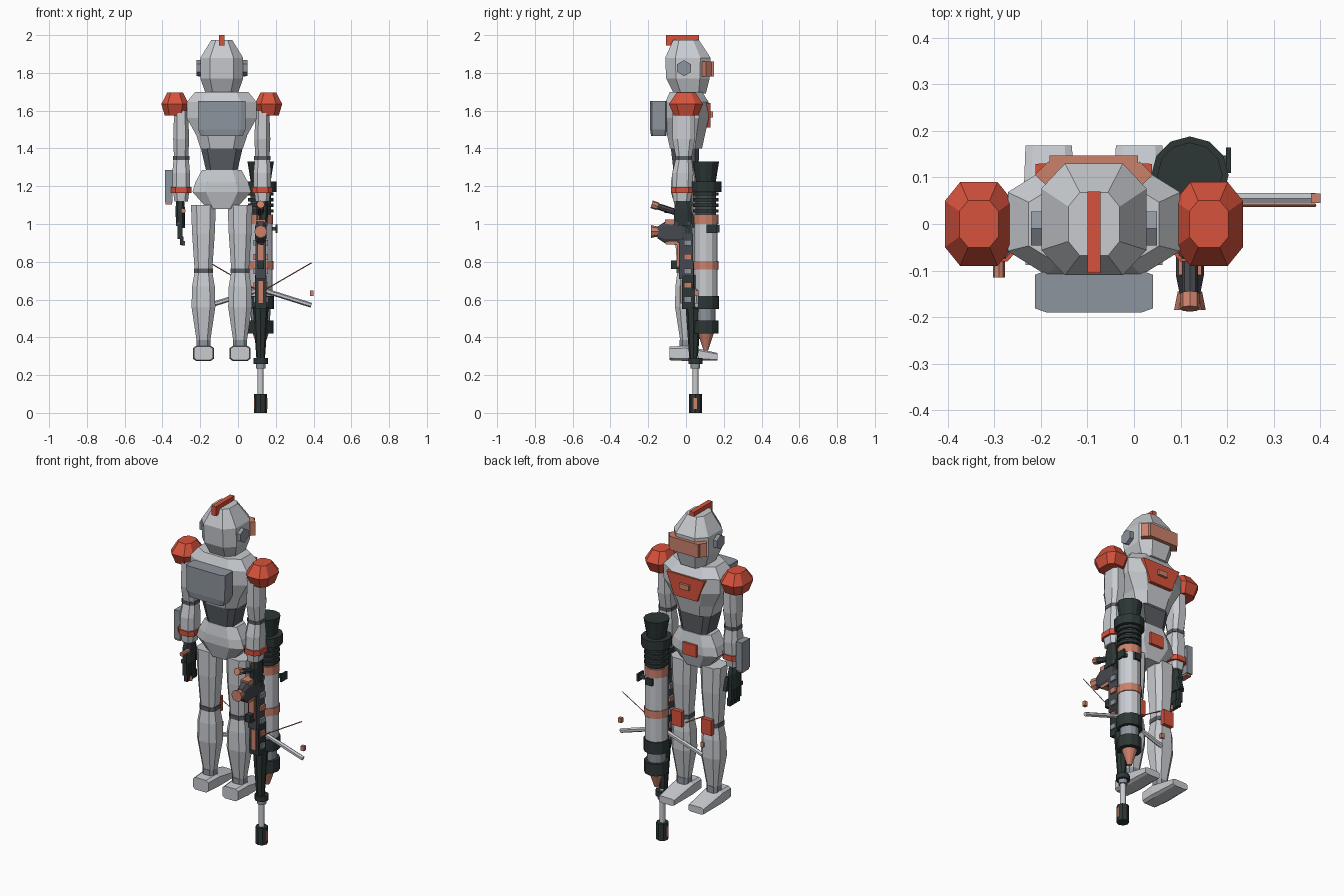
import bpy
import bmesh
import math
from mathutils import Vector, Matrix

default_cube = bpy.data.objects.get("Cube")
if default_cube:
    bpy.data.objects.remove(default_cube)


def material(name, red, green, blue):
    mat = bpy.data.materials.new(name)
    mat.use_nodes = True
    colour = (red, green, blue, 1)
    mat.diffuse_color = colour
    mat.node_tree.nodes["Principled BSDF"].inputs["Base Color"].default_value = colour
    return mat


ARMOUR = material("light grey armour", .58, .6, .63)
STEEL = material("mid grey steel", .27, .3, .34)
SLATE = material("dark slate", .1, .11, .125)
RED = material("red panels", .68, .085, .045)
SALMON = material("salmon trim", .6, .22, .15)
BLACK = material("green black gunmetal", .025, .038, .036)
GRAPHITE = material("graphite", .06, .065, .075)

BODY_X = -.086   # the figure stands beside its weapon
GUN_X = .12


def finish(name, bm, mat):
    bmesh.ops.recalc_face_normals(bm, faces=bm.faces)
    mesh = bpy.data.meshes.new(name)
    bm.to_mesh(mesh)
    bm.free()
    mesh.materials.append(mat)
    obj = bpy.data.objects.new(name, mesh)
    bpy.context.collection.objects.link(obj)
    return obj


def octagon(half_x, half_y, cut):
    """Rectangle with cut corners, as eight points."""
    points = []
    for sx, sy in ((1, 1), (-1, 1), (-1, -1), (1, -1)):
        pair = [(sx * half_x, sy * half_y * (1 - cut)), (sx * half_x * (1 - cut), sy * half_y)]
        points += pair if sx * sy > 0 else pair[::-1]
    return points


def loft(name, mat, centre, rings, cut=.45, along_y=False):
    """Rings are (height, half width, half depth, depth shift)."""
    bm = bmesh.new()
    loops = []
    for height, half_x, half_y, shift in rings:
        loop = []
        for u, v in octagon(half_x, half_y, cut):
            x, y = u + centre[0], v + shift + centre[1]
            loop.append(bm.verts.new((x, height, y) if along_y else (x, y, height)))
        loops.append(loop)
    for low, high in zip(loops, loops[1:]):
        for i in range(len(low)):
            j = (i + 1) % len(low)
            bm.faces.new((low[i], low[j], high[j], high[i]))
    bm.faces.new(loops[0])
    bm.faces.new(loops[-1])
    return finish(name, bm, mat)


def box(name, mat, centre, size, tilt=0, turn=0):
    bm = bmesh.new()
    bmesh.ops.create_cube(bm, size=1)
    spin = Matrix.Rotation(turn, 4, "Z") @ Matrix.Rotation(tilt, 4, "X")
    bm.transform(Matrix.Translation(centre) @ spin @ Matrix.Diagonal((*size, 1)))
    return finish(name, bm, mat)


def rod(name, mat, start, end, radius, end_radius=None, sides=8):
    """Cylinder or cone between two points."""
    start, end = Vector(start), Vector(end)
    line = end - start
    bm = bmesh.new()
    bmesh.ops.create_cone(bm, cap_ends=True, segments=sides, radius1=radius,
                          radius2=radius if end_radius is None else end_radius, depth=line.length)
    turn = line.to_track_quat("Z", "Y").to_matrix().to_4x4()
    bm.transform(Matrix.Translation((start + end) / 2) @ turn)
    return finish(name, bm, mat)


def upright(name, mat, x, y, low, high, radius, end_radius=None, sides=12):
    return rod(name, mat, (x, y, low), (x, y, high), radius, end_radius, sides)


# Head with crest, visor and ear discs
spine = (BODY_X, 0)
loft("head", ARMOUR, spine, [(1.69, .085, .085, .02), (1.77, .113, .115, .01),
     (1.88, .113, .12, .01), (1.975, .055, .068, 0)])
box("crest", RED, (BODY_X, -.018, 1.972), (.028, .175, .055))
box("visor", SALMON, (BODY_X, .122, 1.82), (.19, .05, .08))
for s in (-1, 1):
    rod("ear_disc", STEEL, (BODY_X + s * .1, -.01, 1.825), (BODY_X + s * .135, -.01, 1.825), .042, sides=6)
    box("visor_wing", SALMON, (BODY_X + s * .098, .106, 1.82), (.04, .04, .08), turn=-s * .8)

# Torso
loft("chest", ARMOUR, spine, [(1.4, .112, .085, 0), (1.47, .135, .1, 0), (1.56, .185, .115, .005),
     (1.645, .185, .115, .005), (1.7, .14, .085, 0)])
loft("abdomen", SLATE, spine, [(1.27, .08, .065, 0), (1.4, .11, .075, -.005)], .3)
loft("pelvis", ARMOUR, spine, [(1.08, .075, .055, 0), (1.17, .155, .08, 0),
     (1.22, .14, .08, 0), (1.285, .105, .07, 0)])
loft("backpack", STEEL, (BODY_X, -.145), [(1.465, .11, .04, 0), (1.5, .125, .045, 0),
     (1.65, .127, .045, 0)], .2)

# Front panels
panel = loft("chest_plate", RED, (BODY_X, .118), [(1.51, .075, .012, 0), (1.64, .125, .012, 0)], .1)
box("chest_badge", SALMON, (BODY_X, .135, 1.58), (.06, .018, .03))
box("belt_plate", RED, (BODY_X, .08, 1.19), (.09, .025, .07))

for s in (-1, 1):
    # Legs
    leg = (BODY_X + s * .097, 0)
    loft("thigh", ARMOUR, leg, [(.76, .047, .046, 0), (.95, .06, .06, 0), (1.1, .066, .06, 0)])
    loft("knee_joint", SLATE, leg, [(.74, .051, .05, 0), (.765, .051, .05, 0)])
    loft("calf", ARMOUR, leg, [(.38, .036, .03, 0), (.56, .063, .058, 0),
         (.67, .06, .056, 0), (.745, .047, .046, 0)])
    loft("ankle", STEEL, leg, [(.34, .037, .034, 0), (.385, .037, .034, 0)])
    loft("foot", ARMOUR, (leg[0], .315), [(-.088, .05, .036, 0), (0, .056, .04, 0),
         (.168, .05, .02, -.018)], .3, along_y=True)
    box("knee_pad", RED, (leg[0], .06, .75), (.065, .025, .09))

    # Arms
    shoulder = (BODY_X + s * .247, 0)
    arm = (BODY_X + s * .215, -.012)
    loft("shoulder_pad", RED, shoulder, [(1.575, .055, .065, 0), (1.635, .073, .09, 0), (1.695, .042, .05, 0)])
    loft("upper_arm", ARMOUR, arm, [(1.355, .038, .042, 0), (1.45, .042, .06, 0), (1.6, .037, .058, 0)])
    loft("elbow_joint", SLATE, arm, [(1.34, .043, .045, 0), (1.36, .043, .045, 0)])
    loft("forearm", ARMOUR, arm, [(1.12, .036, .045, -.01), (1.2, .046, .055, -.008),
         (1.27, .047, .056, -.005), (1.345, .04, .042, 0)])
    loft("wrist_band", RED, arm, [(1.165, .054, .06, -.008), (1.195, .054, .06, -.008)])

    # Gloved hand, fingers and thumb
    hand_x = arm[0] + s * .005
    loft("palm", BLACK, (hand_x, -.018), [(.99, .022, .045, 0), (1.08, .025, .045, 0), (1.13, .02, .03, 0)])
    for i in range(4):
        y = -.055 + i * .024
        box("finger", BLACK, (hand_x, y, .96), (.026, .02, .08))
        box("knuckle", GRAPHITE, (hand_x + s * .012, y, 1.0), (.02, .018, .022))
        box("finger_tip", BLACK, (hand_x - s * .008, y, .91), (.02, .018, .045))
    box("thumb", BLACK, (hand_x - s * .015, .035, 1.02), (.022, .022, .08), .3)

# Wrist computer on the right forearm, and a small sidearm grip
box("wrist_computer", STEEL, (-.367, -.01, 1.2), (.038, .075, .17))
box("wrist_computer_base", SALMON, (-.367, -.01, 1.113), (.034, .06, .018))
rod("palm_stud", SALMON, (-.29, -.115, 1.07), (-.29, -.05, 1.07), .013)
upright("fingertip_stud", SALMON, -.29, -.03, .885, .91, .01)

# Launcher tube, listed from nose to rear funnel
TUBE_Y = .105
launcher = [
    ("launcher_nose", SALMON, .33, .42, .012, .042), ("launcher_muzzle", BLACK, .42, .49, .067, .067),
    ("launcher_neck", STEEL, .49, .56, .05, .052), ("launcher_collar", BLACK, .55, .62, .07, .07),
    ("launcher_tube", ARMOUR, .62, 1.01, .063, .063), ("launcher_band", SALMON, .76, .805, .068, .068),
    ("launcher_rear_band", SALMON, 1.0, 1.05, .066, .066), ("launcher_core", GRAPHITE, 1.04, 1.18, .055, .055),
    ("launcher_flange", BLACK, 1.17, 1.225, .083, .083), ("launcher_funnel", BLACK, 1.22, 1.33, .052, .07)]
for name, mat, low, high, radius, end_radius in launcher:
    upright(name, mat, GUN_X, TUBE_Y, low, high, radius, end_radius)
for i in range(4):
    z = 1.06 + i * .03
    upright("launcher_rib", BLACK, GUN_X, TUBE_Y, z, z + .018, .067)
box("launcher_sight", BLACK, (.203, .137, .975), (.01, .055, .045))
box("launcher_sight_arm", GRAPHITE, (.185, .137, .975), (.03, .02, .02))
box("launcher_latch", BLACK, (GUN_X, .16, .975), (.04, .035, .04))

# Rifle hanging muzzle down
RIFLE_Y = .05
upright("rifle_muzzle_brake", BLACK, GUN_X, RIFLE_Y, 0, .1, .034, sides=8)
for s in (-1, 1):
    box("muzzle_slot", SALMON, (GUN_X + s * .033, RIFLE_Y, .05), (.004, .018, .06))
upright("rifle_barrel", ARMOUR, GUN_X, RIFLE_Y, .1, .3, .016)
upright("rifle_barrel_ring", STEEL, GUN_X, RIFLE_Y, .235, .26, .025)
upright("rifle_gas_block", BLACK, GUN_X, RIFLE_Y, .26, .29, .038)
upright("rifle_shroud", BLACK, GUN_X, RIFLE_Y - .01, .29, .56, .023, .042, 8)
rifle = [
    ("rifle_handguard", BLACK, .02, .64, .06, .08, .18), ("rifle_receiver", GRAPHITE, 0, .83, .055, .075, .24),
    ("rifle_stock", BLACK, 0, 1.05, .045, .06, .22), ("rifle_butt", SALMON, 0, 1.17, .05, .08, .025),
    ("rifle_magazine", BLACK, -.055, .785, .035, .05, .045), ("scope_mount", GRAPHITE, -.04, .96, .04, .05, .09),
    ("handguard_panel", SALMON, -.024, .64, .03, .01, .12), ("receiver_panel", SALMON, -.042, .84, .036, .01, .13),
    ("stock_panel", SALMON, -.034, 1.07, .035, .01, .09)]
for name, mat, y, z, width, depth, height in rifle:
    box(name, mat, (GUN_X, y, z), (width, depth, height))
for i in range(5):
    for s in (-1, 1):
        box("rifle_rail", SALMON if i % 2 else STEEL, (GUN_X + s * .033, .01, .6 + i * .075), (.012, .04, .03))

# Scope and raised sight, both pointing rearwards
loft("scope_body", GRAPHITE, (GUN_X, .955), [(-.15, .022, .032, 0), (-.11, .03, .058, 0),
     (-.02, .03, .055, 0), (.02, .022, .03, 0)], .4, along_y=True)
rod("scope_eyepiece", SALMON, (GUN_X, -.185, .96), (GUN_X, -.145, .96), .034, .026)
box("scope_top_trim", SALMON, (GUN_X, -.075, 1.01), (.05, .07, .025))
box("scope_lower_trim", SALMON, (GUN_X, -.075, .902), (.045, .06, .02))
rod("raised_sight", GRAPHITE, (GUN_X, -.17, 1.1), (GUN_X, -.03, 1.055), .017)
rod("raised_sight_lens", SALMON, (GUN_X, -.182, 1.104), (GUN_X, -.15, 1.094), .021)

# Open bipod with feet and tension wires
for s in (-1, 1):
    rod("bipod_leg", ARMOUR, (GUN_X + s * .03, .055, .645), (GUN_X + s * .268, .055, .57), .013, sides=6)
    rod("bipod_wire", SALMON, (GUN_X + s * .02, .04, .65), (GUN_X + s * .27, .04, .795), .003, sides=4)
    box("bipod_foot", SALMON, (GUN_X + s * .27, .055, .633), (.02, .02, .028))
